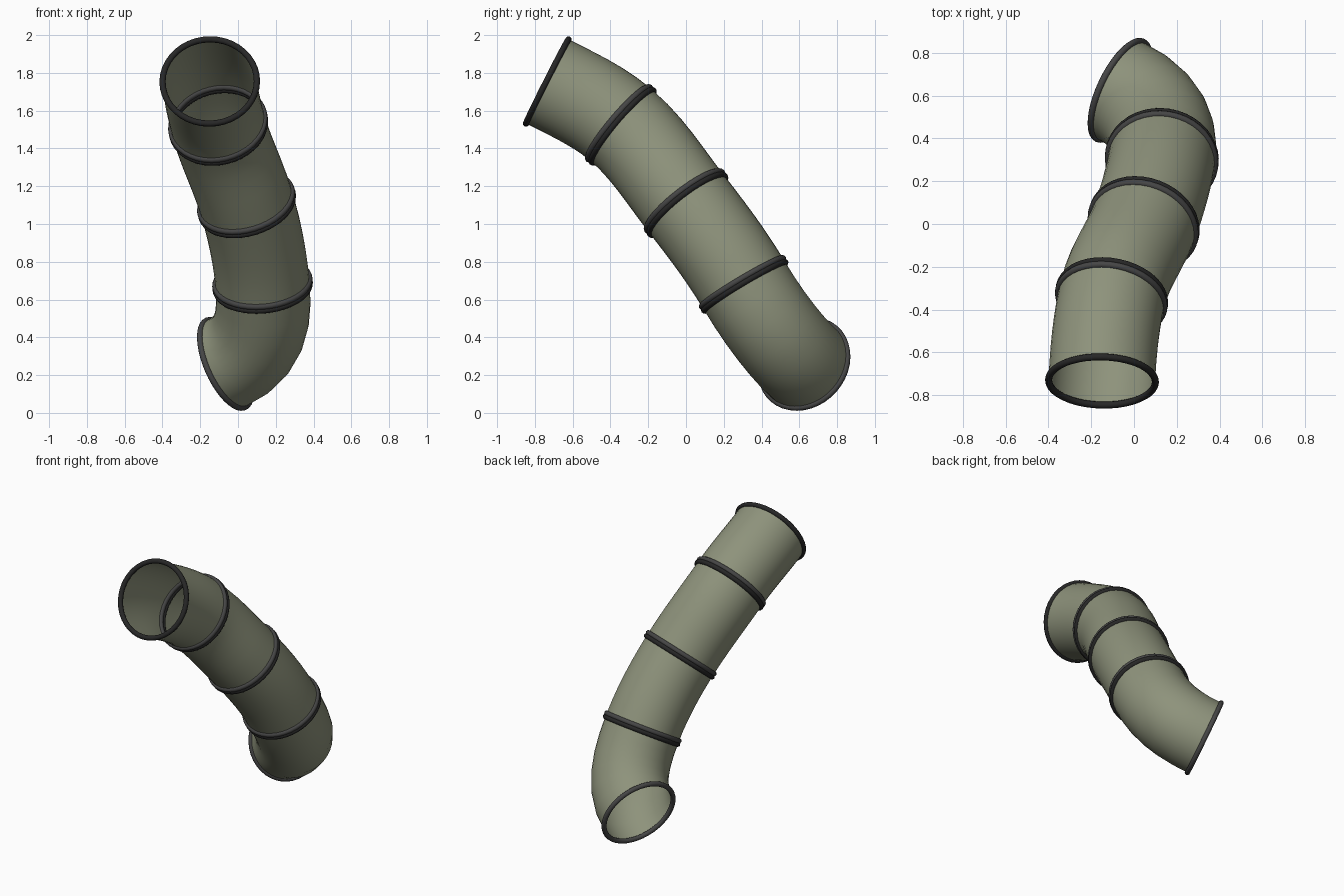
import bpy, bmesh, math
from mathutils import Vector

if "Cube" in bpy.data.objects:
    bpy.data.objects.remove(bpy.data.objects["Cube"])

SIDES, STEPS, R, LIP = 40, 6, 0.25, 0.0165


def material(name, rgb):
    m = bpy.data.materials.new(name)
    m.diffuse_color = (*rgb, 1)
    m.use_nodes = True
    m.node_tree.nodes["Principled BSDF"].inputs["Base Color"].default_value = m.diffuse_color
    return m


olive = material("olive", (0.27, 0.29, 0.20))
black = material("black_rubber", (0.02, 0.02, 0.02))
grey = material("grey_rubber", (0.06, 0.06, 0.06))

# Joint centres and flow directions, from the upper mouth to the lower mouth
joints = [
    ((-0.15, -0.745, 1.76), (0.02, 0.89, -0.45)),
    ((-0.105, -0.345, 1.525), (0.16, 0.755, -0.64)),
    ((0.045, 0.0, 1.11), (0.23, 0.60, -0.77)),
    ((0.13, 0.305, 0.68), (0.08, 0.51, -0.857)),
    ((-0.075, 0.63, 0.255), (-0.84, 0.40, -0.37)),
]
joints = [(Vector(p), Vector(d).normalized()) for p, d in joints]


def finish(name, bm, mat, angle):
    me = bpy.data.meshes.new(name)
    bm.to_mesh(me)
    bm.free()
    ob = bpy.data.objects.new(name, me)
    bpy.context.collection.objects.link(ob)
    me.materials.append(mat)
    bpy.ops.object.select_all(action='DESELECT')
    ob.select_set(True)
    bpy.context.view_layer.objects.active = ob
    bpy.ops.object.shade_smooth_by_angle(angle=math.radians(angle))
    return ob


def path(a, b):
    """Centres and directions along a smooth bend between two joints."""
    (p0, d0), (p1, d1) = a, b
    m = (p1 - p0).length * (1.0 + 0.35 * (1 - d0.dot(d1)))
    pts = []
    for i in range(STEPS + 1):
        t = i / STEPS
        p = (p0 * (2*t**3 - 3*t*t + 1) + d0 * m * (t**3 - 2*t*t + t)
             + p1 * (3*t*t - 2*t**3) + d1 * m * (t**3 - t*t))
        d = (p0 * (6*t*t - 6*t) + d0 * m * (3*t*t - 4*t + 1)
             + p1 * (6*t - 6*t*t) + d1 * m * (3*t*t - 2*t))
        pts.append((p, d.normalized()))
    return pts


def pipe(name, pts):
    bm = bmesh.new()
    u = pts[0][1].orthogonal().normalized()
    rows = []
    for p, d in pts:
        u = (u - d * u.dot(d)).normalized()
        v = d.cross(u)
        rows.append([bm.verts.new(p + R * (u * math.cos(a) + v * math.sin(a)))
                     for a in (2 * math.pi * k / SIDES for k in range(SIDES))])
    for r0, r1 in zip(rows, rows[1:]):
        for k in range(SIDES):
            n = (k + 1) % SIDES
            bm.faces.new((r0[k], r0[n], r1[n], r1[k]))
    finish(name, bm, olive, 60)


def collar(name, centre, direction, mat):
    bpy.ops.mesh.primitive_torus_add(
        major_radius=R, minor_radius=LIP, major_segments=SIDES, minor_segments=10,
        location=centre, rotation=direction.to_track_quat('Z', 'Y').to_euler())
    ob = bpy.context.object
    ob.name = name
    ob.data.materials.append(mat)
    bpy.ops.object.shade_smooth_by_angle(angle=math.radians(60))


# Pipe sections, each with a black inlet collar and a grey outlet collar
for i, (a, b) in enumerate(zip(joints, joints[1:]), 1):
    pipe(f"pipe_section_{i}", path(a, b))
    collar(f"inlet_collar_{i}", a[0] + a[1] * 0.012, a[1], black)
    collar(f"outlet_collar_{i}", b[0] - b[1] * 0.012, b[1], grey)
